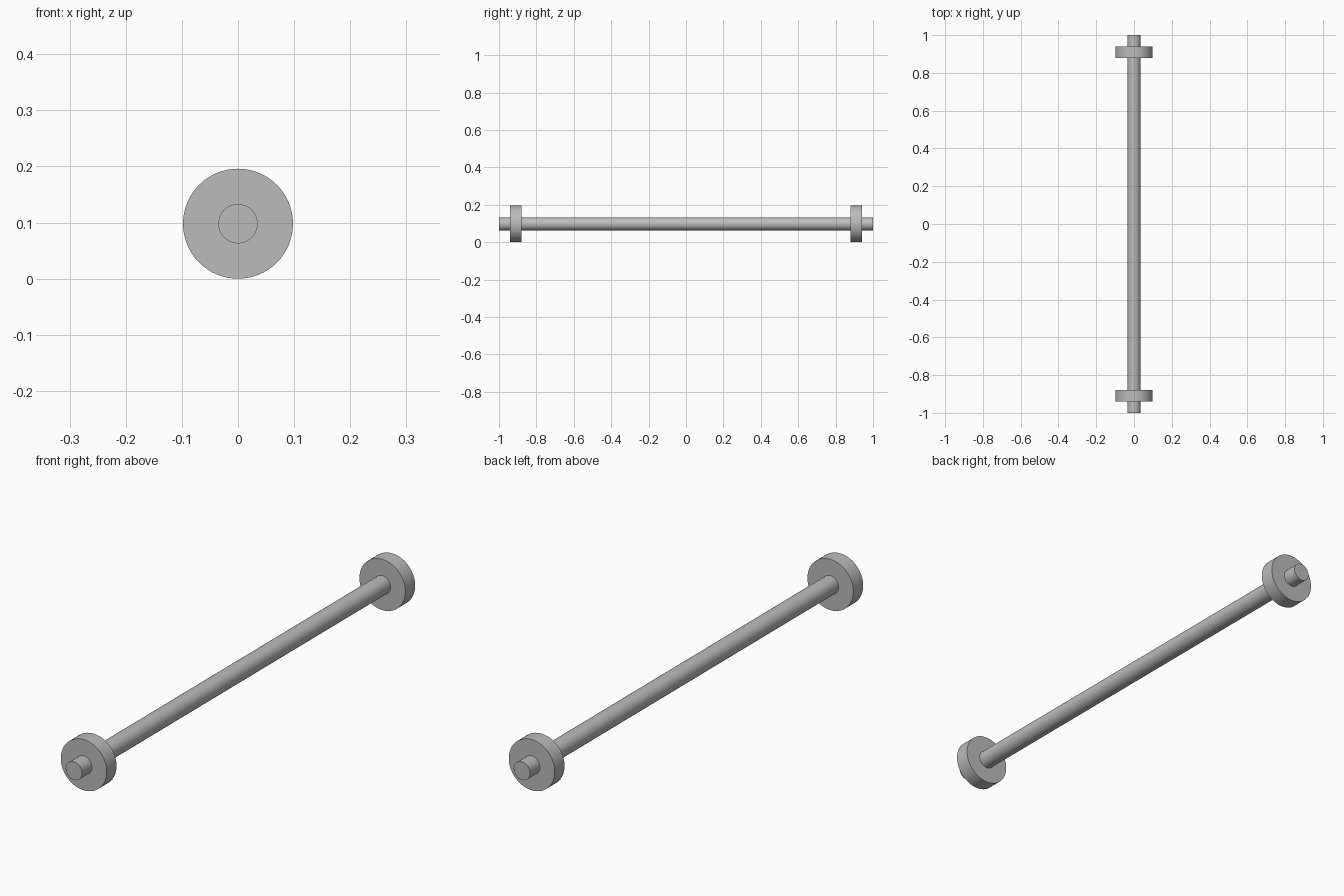
import bpy
import math

cube = bpy.data.objects.get("Cube")
if cube:
    bpy.data.objects.remove(cube, do_unlink=True)

RADIUS = 0.098      # collar radius, also the axis height
ROD_RADIUS = 0.035

steel = bpy.data.materials.new("steel_grey")
steel.use_nodes = True
color = (0.5, 0.5, 0.5, 1)
steel.diffuse_color = color
steel.node_tree.nodes["Principled BSDF"].inputs["Base Color"].default_value = color


def cylinder(name, radius, length, y):
    """Smooth cylinder lying along the y axis."""
    bpy.ops.mesh.primitive_cylinder_add(
        vertices=64, radius=radius, depth=length,
        location=(0, y, RADIUS), rotation=(math.pi / 2, 0, 0))
    part = bpy.context.object
    part.name = name
    part.data.materials.append(steel)
    bpy.ops.object.shade_smooth_by_angle(angle=math.radians(30))
    return part


# Long rod
cylinder("rod", ROD_RADIUS, 2, 0)

# Collar near each end
for name, side in (("front_collar", -1), ("back_collar", 1)):
    cylinder(name, RADIUS, 0.06, side * 0.91)
